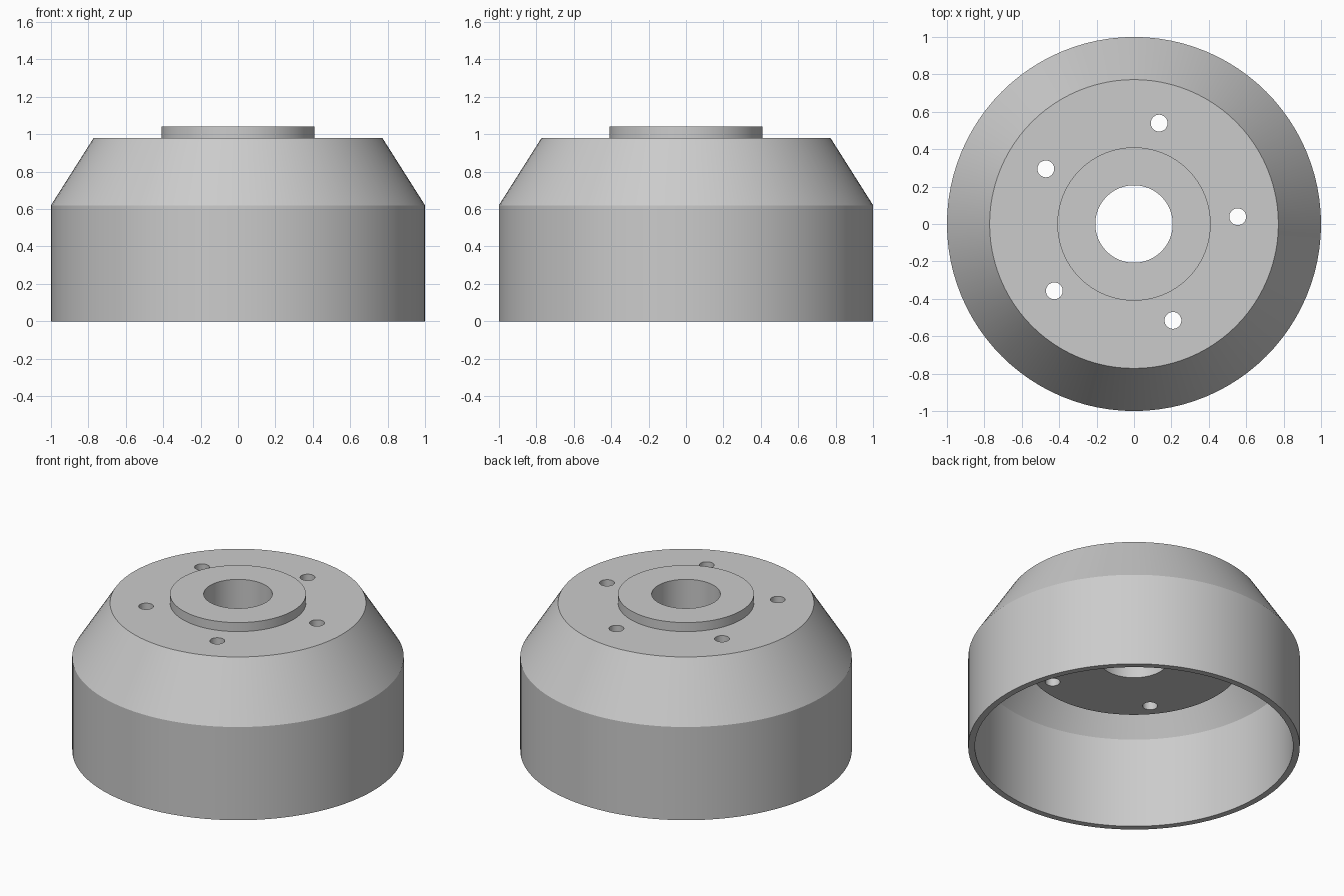
import bpy
import math

SEGMENTS = 96

# Remove the default cube
cube = bpy.data.objects.get("Cube")
if cube:
    bpy.data.objects.remove(cube, do_unlink=True)

# Plain grey metal
metal = bpy.data.materials.new("grey_metal")
metal.use_nodes = True
grey = (0.6, 0.6, 0.6, 1.0)
metal.diffuse_color = grey
metal.node_tree.nodes["Principled BSDF"].inputs["Base Color"].default_value = grey


def lathe(name, profile):
    """Turn a closed (radius, height) loop around the z axis."""
    n = len(profile)
    verts, faces = [], []
    for s in range(SEGMENTS):
        a = math.tau * s / SEGMENTS
        verts += [(r * math.cos(a), r * math.sin(a), z) for r, z in profile]
        t = (s + 1) % SEGMENTS
        for i in range(n):
            j = (i + 1) % n
            faces.append((s * n + i, t * n + i, t * n + j, s * n + j))
    mesh = bpy.data.meshes.new(name)
    mesh.from_pydata(verts, [], faces)
    mesh.materials.append(metal)
    obj = bpy.data.objects.new(name, mesh)
    bpy.context.collection.objects.link(obj)
    return obj


# Drum: hollow skirt and cone, thick hub block hanging inside, raised collar, bore
drum = lathe("drum", [
    (1.0, 0.0), (1.0, 0.62), (0.772, 0.98), (0.41, 0.98), (0.41, 1.04),
    (0.207, 1.04), (0.207, 0.60), (0.655, 0.60), (0.655, 0.94),
    (0.745, 0.94), (0.96, 0.603), (0.96, 0.0),
])

# Five bolt holes through the hub
for k in range(5):
    a = math.radians(4 + 72 * k)
    bpy.ops.mesh.primitive_cylinder_add(
        vertices=32, radius=0.045, depth=0.8,
        location=(0.556 * math.cos(a), 0.556 * math.sin(a), 0.8))
    cutter = bpy.context.object
    cutter.name = "bolt_hole_cutter"
    cutter.hide_render = True
    cutter.data.materials.append(metal)
    cut = drum.modifiers.new("bolt_hole", "BOOLEAN")
    cut.operation = "DIFFERENCE"
    cut.solver = "EXACT"
    cut.object = cutter
    bpy.context.view_layer.objects.active = drum
    bpy.ops.object.modifier_apply(modifier=cut.name)
    bpy.data.objects.remove(cutter, do_unlink=True)

# Smooth round walls, crisp edges
bpy.ops.object.select_all(action="DESELECT")
drum.select_set(True)
bpy.context.view_layer.objects.active = drum
bpy.ops.object.shade_smooth_by_angle(angle=math.radians(25))
